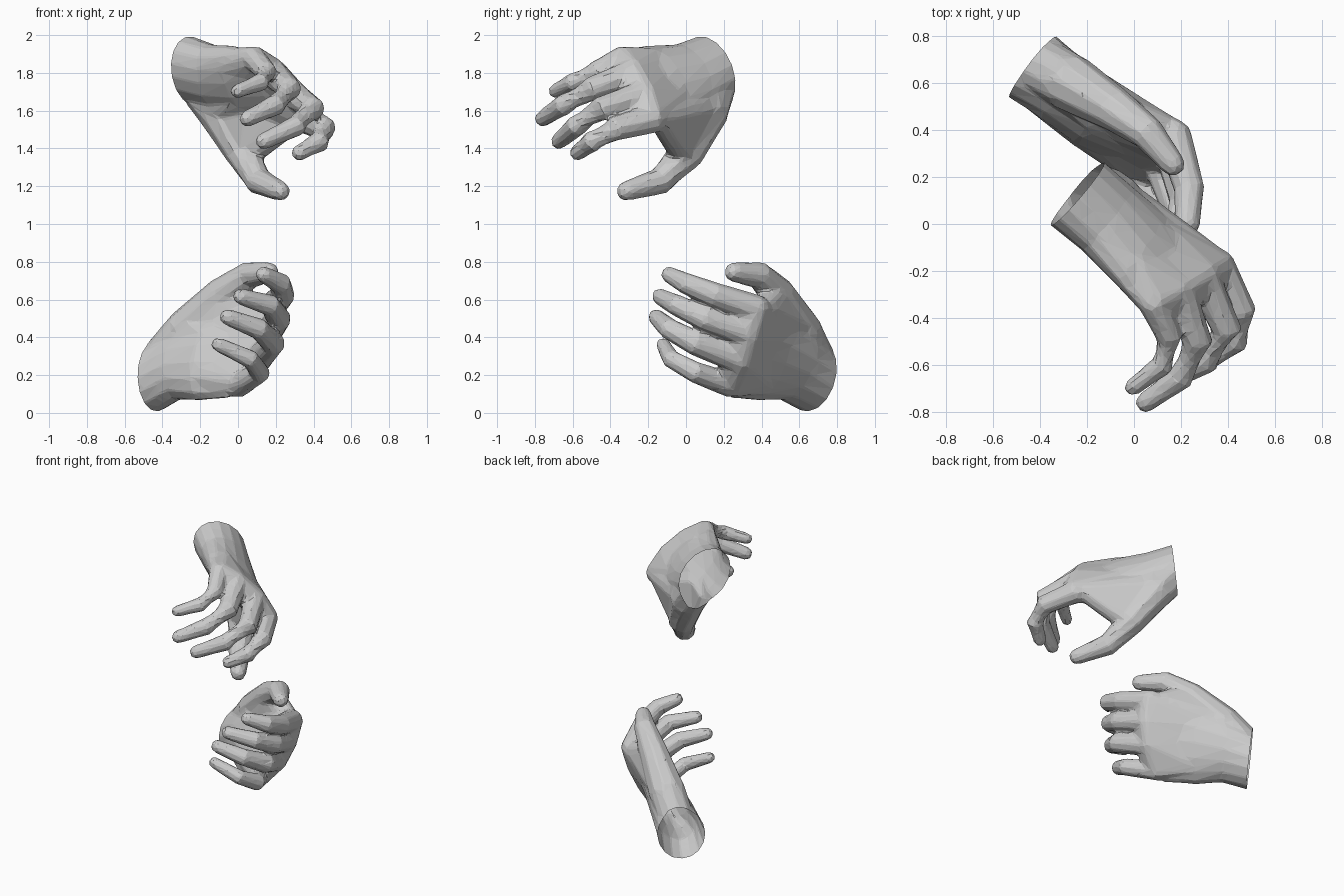
import bpy, bmesh, math
from mathutils import Vector as V

if "Cube" in bpy.data.objects:
    bpy.data.objects.remove(bpy.data.objects["Cube"])

def bridge(bm, rings):
    """Skin a list of vertex rings and cap both ends."""
    n = len(rings[0])
    for a, b in zip(rings, rings[1:]):
        for i in range(n):
            j = (i + 1) % n
            bm.faces.new((a[i], a[j], b[j], b[i]))
    bm.faces.new(rings[0][::-1])
    bm.faces.new(rings[-1])

def ring(bm, c, u, v, n):
    return [bm.verts.new(c + u * math.cos(2 * math.pi * i / n) + v * math.sin(2 * math.pi * i / n))
            for i in range(n)]

def hull(bm, balls):
    """Convex skin stretched over (centre, radius) balls, used for webs and flesh."""
    vs = []
    for c, r in balls:
        for a in range(1, 6):
            th = math.pi * a / 6
            for b in range(10):
                ph = 2 * math.pi * b / 10
                vs.append(bm.verts.new(c + r * V((math.sin(th) * math.cos(ph),
                                                  math.sin(th) * math.sin(ph), math.cos(th)))))
    bmesh.ops.convex_hull(bm, input=vs)
    bmesh.ops.delete(bm, geom=[v for v in vs if v.is_valid and not v.link_faces], context='VERTS')

def tube(bm, pts, radii, n=10):
    """Tapered digit with a rounded tip and rounded root."""
    radii = list(radii)
    d0 = (pts[0] - pts[1]).normalized()
    d1 = (pts[-1] - pts[-2]).normalized()
    r0, r1 = radii[0], radii[-1]
    pts = [pts[0] + d0 * r0 * .6] + pts + [pts[-1] + d1 * r1 * .6, pts[-1] + d1 * r1]
    radii = [r0 * .7] + radii + [r1 * .85, r1 * .45]
    rings = []
    for i, (p, r) in enumerate(zip(pts, radii)):
        t = (pts[min(i + 1, len(pts) - 1)] - pts[max(i - 1, 0)]).normalized()
        u = t.cross(V((.3, .5, .81))).normalized()
        rings.append(ring(bm, p, u * r, t.cross(u) * r, n))
    bridge(bm, rings)

def hand(name, palm, fingers, thumb):
    bm = bmesh.new()
    # palm: elliptical sections given by little-finger edge, thumb edge, thickness
    secs = [(V(a), V(b), t) for a, b, t in palm]
    fingers = [[V(p) for p in f] for f in fingers]
    thumb = [V(p) for p in thumb]
    wa, wb, _ = secs[0]
    ma, mb, _ = secs[2]
    f = ((secs[-1][0] + secs[-1][1]) - (wa + wb)).normalized()
    wrist = (wa + wb) / 2
    w0 = wb - wa
    cut_n = w0.cross(f).cross(w0).normalized()
    if cut_n.dot(f) < 0:
        cut_n = -cut_n
    ext = cut_n * .06
    secs.insert(0, (wa - ext, wb - ext, secs[0][2]))
    rings = []
    for a, b, t in secs:
        w = (b - a) / 2
        rings.append(ring(bm, (a + b) / 2, w, w.cross(f).normalized() * t / 2, 16))
    bridge(bm, rings)
    # four fingers, index first
    for k, path in enumerate(fingers):
        s = .86 if k == 3 else 1
        tube(bm, path, [r * s for r in (.077, .067, .058, .045)])
    # knuckle flesh joining neighbouring fingers to the palm
    for k in range(3):
        balls = []
        for i in (k, k + 1):
            p = fingers[i]
            mid = mb.lerp(ma, .25 + .17 * i)
            r = .066 if i == 3 else .077
            balls += [(p[0], r), (p[0].lerp(p[1], .22), r * .72), (mid, .1)]
        hull(bm, balls)
    # thumb, ball of the thumb and the web towards the index finger
    tube(bm, thumb, (.125, .094, .073, .054))
    hull(bm, [(wa.lerp(wb, .64), .125), (thumb[0], .124), (ma.lerp(mb, .6), .115)])
    hull(bm, [(thumb[0], .115), (thumb[1], .082), (mb.lerp(ma, .25), .09),
              (fingers[0][0].lerp(mb, .25), .07)])
    bmesh.ops.recalc_face_normals(bm, faces=bm.faces)
    me = bpy.data.meshes.new(name)
    bm.to_mesh(me)
    bm.free()
    ob = bpy.data.objects.new(name, me)
    bpy.context.collection.objects.link(ob)
    # fuse into one skin, then reduce to low-poly facets
    m = ob.modifiers.new("fuse", 'REMESH')
    m.mode, m.voxel_size = 'VOXEL', .01
    m = ob.modifiers.new("soften", 'SMOOTH')
    m.factor, m.iterations = .5, 8
    m = ob.modifiers.new("facet", 'DECIMATE')
    m.ratio = .04
    dg = bpy.context.evaluated_depsgraph_get()
    new = bpy.data.meshes.new_from_object(ob.evaluated_get(dg))
    ob.modifiers.clear()
    # open wrist
    bm = bmesh.new()
    bm.from_mesh(new)
    bmesh.ops.bisect_plane(bm, geom=bm.verts[:] + bm.edges[:] + bm.faces[:],
                           plane_co=wrist, plane_no=-cut_n, clear_outer=True)
    for fc in bm.faces:
        fc.smooth = False
    bm.to_mesh(new)
    bm.free()
    ob.data = new
    return ob

hand("upper_right_hand",
     palm=[((-.315, .02, 1.965), (-.165, .235, 1.655), .31),
           ((-.19, -.09, 1.93), (-.03, .13, 1.60), .28),
           ((-.07, -.23, 1.93), (.13, .01, 1.56), .24),
           ((.03, -.35, 1.92), (.35, -.13, 1.54), .15)],
     fingers=[[(.355, -.18, 1.555), (.455, -.375, 1.505), (.43, -.50, 1.435), (.33, -.57, 1.38)],
              [(.285, -.22, 1.69), (.395, -.45, 1.61), (.31, -.58, 1.52), (.14, -.67, 1.44)],
              [(.185, -.28, 1.80), (.27, -.50, 1.715), (.20, -.65, 1.63), (.055, -.755, 1.56)],
              [(.08, -.33, 1.88), (.15, -.48, 1.805), (.12, -.60, 1.75), (.00, -.69, 1.705)]],
     thumb=[(-.10, .11, 1.61), (.03, .00, 1.37), (.11, -.14, 1.225), (.22, -.31, 1.176)])

hand("lower_left_hand",
     palm=[((-.46, .60, .015), (-.40, .735, .375), .32),
           ((-.35, .48, .08), (-.25, .66, .46), .28),
           ((-.22, .36, .07), (-.08, .54, .55), .24),
           ((-.06, .24, .08), (.16, .41, .60), .15)],
     fingers=[[(.17, .37, .55), (.235, .15, .625), (.225, .00, .685), (.14, -.085, .73)],
              [(.155, .33, .42), (.215, .10, .50), (.17, -.05, .57), (.02, -.135, .615)],
              [(.10, .29, .28), (.185, .05, .37), (.11, -.09, .445), (-.05, -.155, .505)],
              [(.00, .24, .145), (.115, .05, .215), (.065, -.08, .285), (-.10, -.12, .36)]],
     thumb=[(-.27, .60, .43), (-.08, .485, .63), (.06, .385, .73), (.16, .26, .745)])
